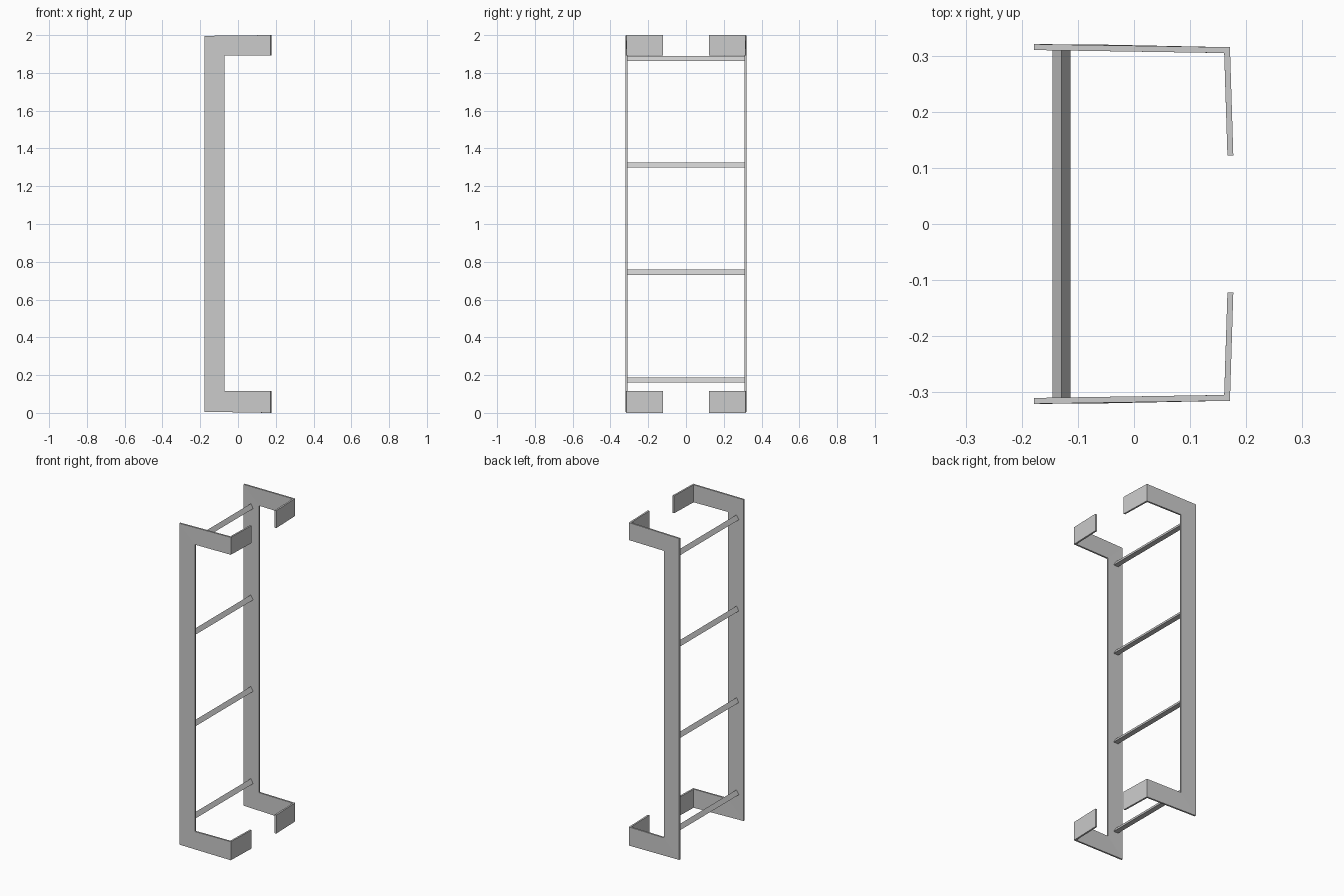
import bpy, bmesh

if "Cube" in bpy.data.objects:
    bpy.data.objects.remove(bpy.data.objects["Cube"])


def make_object(name, verts, faces):
    mesh = bpy.data.meshes.new(name)
    mesh.from_pydata(verts, [], faces)
    obj = bpy.data.objects.new(name, mesh)
    bpy.context.collection.objects.link(obj)
    return obj


# side rail: bent flat strip with mitred arms and inward mounting tabs
def bracket_verts(outer_z, inner_z, end_z):
    return [(-0.178, 0.3205, outer_z), (-0.072, 0.3200, inner_z),
            (0.171, 0.315, inner_z), (0.171, 0.315, end_z),
            (0.177, 0.122, inner_z), (0.177, 0.122, end_z)]


verts = bracket_verts(0.006, 0.115, 0.0) + bracket_verts(1.996, 1.892, 2.0)
faces = [(0, 6, 7, 1),                    # upright
         (0, 1, 2, 3), (7, 6, 9, 8),      # arms
         (3, 2, 4, 5), (8, 9, 11, 10)]    # tabs
rails = make_object("side_rails", verts, faces)
sol = rails.modifiers.new("thickness", 'SOLIDIFY')
sol.thickness = 0.0105
sol.offset = -1
sol.use_even_offset = True
mir = rails.modifiers.new("mirror", 'MIRROR')
mir.use_axis = (False, True, False)
mir.use_mirror_merge = False

# rungs: triangular bars with the ridge on top
for i, z in enumerate((0.160, 0.731, 1.298, 1.863)):
    section = [(-0.145, z), (-0.113, z), (-0.129, z + 0.027)]
    v = [(x, y, zz) for y in (-0.313, 0.313) for x, zz in section]
    make_object(f"rung_{i + 1}", v,
                [(0, 1, 2), (5, 4, 3), (0, 3, 4, 1), (1, 4, 5, 2), (2, 5, 3, 0)])
